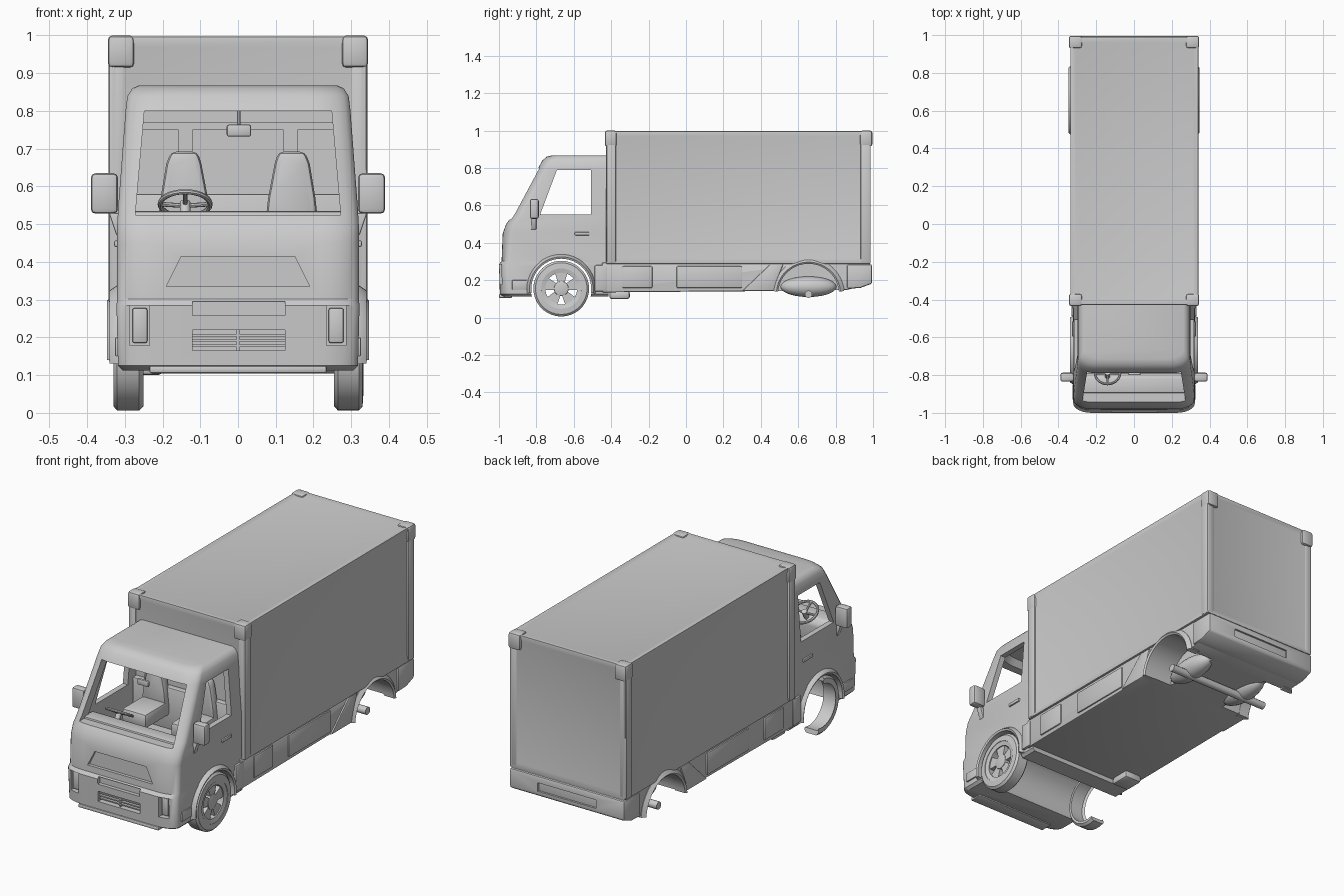
import bpy, bmesh, math
from mathutils import Vector, Matrix

if "Cube" in bpy.data.objects:
    bpy.data.objects.remove(bpy.data.objects["Cube"])

# ---------- helpers (all meshes are built in world coordinates) ----------
def finish(ob, angle=35):
    bpy.ops.object.select_all(action='DESELECT')
    bpy.context.view_layer.objects.active = ob
    ob.select_set(True)
    for m in list(ob.modifiers):
        bpy.ops.object.modifier_apply(modifier=m.name)
    bpy.ops.object.shade_smooth_by_angle(angle=math.radians(angle))
    return ob

def add(name, bm, bevel=0, mirror=False, segs=2):
    bmesh.ops.recalc_face_normals(bm, faces=bm.faces[:])
    me = bpy.data.meshes.new(name)
    bm.to_mesh(me)
    bm.free()
    ob = bpy.data.objects.new(name, me)
    bpy.context.collection.objects.link(ob)
    if bevel:
        b = ob.modifiers.new("bevel", 'BEVEL')
        b.width, b.segments, b.limit_method = bevel, segs, 'ANGLE'
    if mirror:
        ob.modifiers.new("mirror", 'MIRROR').use_mirror_merge = False
    return finish(ob)

def skin(name, rings, closed=False, **kw):
    """Join equal rings of points; cap the ends unless closed."""
    bm = bmesh.new()
    vs = [[bm.verts.new(p) for p in r] for r in rings]
    n = len(vs[0])
    for i in range(len(vs) if closed else len(vs) - 1):
        a, b = vs[i], vs[(i + 1) % len(vs)]
        for j in range(n):
            k = (j + 1) % n
            bm.faces.new((a[j], a[k], b[k], b[j]))
    if not closed:
        bm.faces.new(vs[0])
        bm.faces.new(vs[-1])
    return add(name, bm, **kw)

def prism(name, pts, axis, a, b, **kw):
    put = (lambda p, t: (t, p[0], p[1])) if axis == 'x' else (lambda p, t: (p[0], t, p[1]))
    return skin(name, [[put(p, t) for p in pts] for t in (a, b)], **kw)

def box(name, x0, x1, y0, y1, z0, z1, **kw):
    return prism(name, [(y0, z0), (y1, z0), (y1, z1), (y0, z1)], 'x', x0, x1, **kw)

def lathe(name, prof, cy, cz, a0=0, a1=360, n=32, **kw):
    """Spin an (x, radius) profile about the x direction."""
    full = a1 - a0 >= 360
    angs = [math.radians(a0 + (a1 - a0) * i / n) for i in range(n if full else n + 1)]
    rings = [[(x, cy + r * math.cos(t), cz + r * math.sin(t)) for x, r in prof] for t in angs]
    return skin(name, rings, closed=full, **kw)

def rod(name, p, q, r, n=12, **kw):
    p, q = Vector(p), Vector(q)
    rot = (q - p).to_track_quat('Z', 'Y').to_matrix()
    circ = [rot @ Vector((r * math.cos(2 * math.pi * i / n), r * math.sin(2 * math.pi * i / n), 0)) for i in range(n)]
    return skin(name, [[p + c for c in circ], [q + c for c in circ]], **kw)

def cab_loft(name, levels, back):
    """Stack plan outlines with rounded front corners: (z, front y, half width)."""
    rings = []
    for z, f, w in levels:
        arc = [(w - 0.1 + 0.1 * math.sin(t), f + 0.05 - 0.05 * math.cos(t))
               for t in [math.pi / 2 * i / 6 for i in range(7)]]
        half = arc + [(w, back)]
        rings.append([(x, y, z) for x, y in half] + [(-x, y, z) for x, y in reversed(half)])
    return skin(name, rings)

def cut(ob, cutter):
    cutter.hide_render = True
    m = ob.modifiers.new("cut", 'BOOLEAN')
    m.operation, m.solver, m.object = 'DIFFERENCE', 'EXACT', cutter
    finish(ob)
    bpy.data.objects.remove(cutter)

FY, FZ, RY, RZ = -0.667, 0.155, 0.655, 0.125   # axle positions

# ---------- cab shell ----------
cab = cab_loft("cab", [(0.112, -0.975, 0.305), (0.125, -0.995, 0.318), (0.285, -1.0, 0.322),
                       (0.302, -0.986, 0.32), (0.45, -0.98, 0.32), (0.50, -0.962, 0.32),
                       (0.55, -0.925, 0.317), (0.80, -0.79, 0.298), (0.84, -0.768, 0.293),
                       (0.86, -0.745, 0.28), (0.868, -0.715, 0.262)], -0.415)
cut(cab, cab_loft("cavity", [(0.36, -0.88, 0.285), (0.53, -0.885, 0.29),
                             (0.80, -0.745, 0.268), (0.835, -0.725, 0.26)], -0.445))
cut(cab, prism("windshield_cut", [(-0.272, 0.525), (0.272, 0.525), (0.248, 0.80), (-0.248, 0.80)], 'y', -1.1, -0.7))
cut(cab, prism("door_window_cut", [(-0.78, 0.55), (-0.508, 0.55), (-0.508, 0.79), (-0.69, 0.79)], 'x', -0.5, 0.5))
cut(cab, rod("front_arch_cut", (-0.5, FY, FZ), (0.5, FY, FZ), 0.163, 40))
cut(cab, prism("upper_grille_cut", [(-0.19, 0.335), (0.19, 0.335), (0.15, 0.415), (-0.15, 0.415)], 'y', -1.1, -0.968))
cut(cab, box("slot_cut", -0.12, 0.125, -1.1, -0.98, 0.258, 0.295))
cut(cab, box("grille_cut", -0.12, 0.125, -1.1, -0.95, 0.165, 0.22))
for s in (-1, 1):
    cut(cab, box("lamp_cut", s * 0.26 - 0.026, s * 0.26 + 0.026, -1.1, -0.965, 0.178, 0.285))

# ---------- cab exterior details ----------
box("headlamp", 0.24, 0.28, -0.982, -0.95, 0.185, 0.278, bevel=0.006, mirror=True)
for z in (0.178, 0.192, 0.206):
    box("grille_bar", -0.12, 0.125, -0.985, -0.955, z - 0.003, z + 0.003)
box("grille_post", -0.004, 0.004, -0.985, -0.955, 0.165, 0.22)
box("bumper_lip", -0.235, 0.235, -1.0, -0.93, 0.105, 0.125, bevel=0.006)
box("side_mirror", 0.318, 0.39, -0.835, -0.787, 0.528, 0.635, bevel=0.012, mirror=True)
prism("mirror_bracket", [(0.305, 0.47), (0.322, 0.47), (0.342, 0.53), (0.305, 0.53)], 'y', -0.83, -0.80, bevel=0.004, mirror=True)
box("door_handle", 0.315, 0.328, -0.595, -0.515, 0.44, 0.457, bevel=0.004, mirror=True)
box("side_marker", 0.315, 0.326, -0.93, -0.85, 0.15, 0.20, bevel=0.004, mirror=True)
box("sill_step", 0.29, 0.332, -0.49, -0.42, 0.14, 0.28, bevel=0.008, mirror=True)
lathe("front_wheel_flare", [(0.29, 0.16), (0.335, 0.16), (0.34, 0.17), (0.315, 0.187), (0.29, 0.187)],
      FY, FZ, -8, 188, 24, mirror=True)

# ---------- cab interior ----------
prism("dashboard", [(-0.9, 0.36), (-0.8, 0.36), (-0.79, 0.50), (-0.81, 0.53), (-0.895, 0.535)], 'x', -0.285, 0.285, bevel=0.01)
box("seat_cushion", 0.07, 0.215, -0.67, -0.455, 0.43, 0.51, bevel=0.02, mirror=True)
prism("seat_back", [(0.07, 0.48), (0.215, 0.48), (0.205, 0.57), (0.19, 0.66), (0.178, 0.692),
                    (0.107, 0.692), (0.097, 0.66), (0.08, 0.57)], 'y', -0.505, -0.455, bevel=0.014, mirror=True)
box("rear_shelf", -0.285, 0.285, -0.475, -0.44, 0.36, 0.58, bevel=0.006)
box("seat_belt_post", 0.12, 0.158, -0.455, -0.44, 0.68, 0.75, mirror=True)
box("rear_window_rail", -0.26, 0.26, -0.455, -0.44, 0.75, 0.77)
box("rear_view_mirror", -0.03, 0.035, -0.80, -0.785, 0.732, 0.764, bevel=0.006)
rod("rear_view_mirror_stem", (0.002, -0.785, 0.75), (0.002, -0.765, 0.81), 0.005, 8)
# steering wheel: a ring tilted toward the driver
tilt = Matrix.Translation((-0.14, -0.79, 0.553)) @ Matrix.Rotation(math.radians(-30), 4, 'X')
def circle(r, z, n, t0=0):
    return [(r * math.cos(t0 + 2 * math.pi * i / n), r * math.sin(t0 + 2 * math.pi * i / n), z) for i in range(n)]
skin("steering_wheel", [[tilt @ Vector(((0.066 + x) * math.cos(t), (0.066 + x) * math.sin(t), y))
                         for x, y, _ in circle(0.007, 0, 8)]
                        for t in [2 * math.pi * i / 28 for i in range(28)]], closed=True)
for a in (0, 180, 270):
    t = math.radians(a)
    rod("steering_spoke", tilt @ Vector((0, 0, -0.005)), tilt @ Vector((0.064 * math.cos(t), 0.064 * math.sin(t), 0)), 0.006, 8)
rod("steering_column", tilt @ Vector((0, 0, 0.006)), tilt @ Vector((0, 0, -0.1)), 0.014)

# ---------- cargo box with recessed panels inside a frame ----------
bm = bmesh.new()
bmesh.ops.create_cube(bm, size=1, matrix=Matrix.Translation((0.002, 0.28, 0.642)) @ Matrix.Diagonal((0.682, 1.42, 0.715, 1)))
bmesh.ops.inset_individual(bm, faces=bm.faces[:], thickness=0.045, depth=-0.008)
add("cargo_box", bm, bevel=0.01)
for y0, y1 in ((-0.434, -0.37), (0.93, 0.996)):
    box("box_corner_cap", 0.275, 0.345, y0, y1, 0.915, 1.0, bevel=0.012, mirror=True)
for y in (-0.40, 0.96):
    box("box_corner_post", 0.30, 0.343, y - 0.026, y + 0.026, 0.29, 0.93, bevel=0.008, mirror=True)

# ---------- lower body ----------
body = prism("lower_body", [(-0.45, 0.135), (0.45, 0.142), (0.86, 0.148), (0.985, 0.18), (0.985, 0.295), (-0.45, 0.295)],
             'x', -0.328, 0.328, bevel=0.008)
for s in (-1, 1):
    cut(body, rod("rear_arch_cut", (s * 0.17, RY, RZ), (s * 0.5, RY, RZ), 0.165, 40))
cut(body, rod("front_arch_cut", (-0.5, FY, FZ), (0.5, FY, FZ), 0.163, 40))
lathe("rear_wheel_flare", [(0.28, 0.163), (0.34, 0.163), (0.347, 0.172), (0.33, 0.192), (0.28, 0.192)],
      RY, RZ, 5, 175, 24, mirror=True)
for y0, y1 in ((-0.34, -0.18), (-0.05, 0.30)):
    box("skirt_panel", 0.315, 0.335, y0, y1, 0.158, 0.275, bevel=0.006, mirror=True)
prism("skirt_brace", [(0.30, 0.142), (0.47, 0.142), (0.49, 0.21), (0.52, 0.285), (0.45, 0.285)], 'x', 0.31, 0.336, bevel=0.006, mirror=True)
bumper = prism("rear_bumper", [(0.86, 0.155), (0.93, 0.158), (0.995, 0.182), (0.995, 0.285), (0.86, 0.285)], 'x', -0.336, 0.336, bevel=0.01)
cut(bumper, box("plate_cut", -0.17, 0.17, 0.98, 1.1, 0.205, 0.25))

# ---------- rear axle: stubs without wheels, and hub bulges ----------
rod("rear_axle", (-0.30, RY, 0.125), (0.30, RY, 0.125), 0.02, 12)
bm = bmesh.new()
bmesh.ops.create_uvsphere(bm, u_segments=24, v_segments=12, radius=1,
                          matrix=Matrix.Translation((0.17, RY, 0.165)) @ Matrix.Diagonal((0.06, 0.15, 0.055, 1)))
add("axle_housing", bm, mirror=True)
box("exhaust_box", -0.30, -0.20, -0.41, -0.30, 0.10, 0.14, bevel=0.012)

# ---------- front right wheel ----------
lathe("front_right_tyre", [(0.255, 0.105), (0.255, 0.138), (0.265, 0.149), (0.32, 0.149), (0.33, 0.138), (0.332, 0.108)], FY, FZ, n=36)
lathe("front_right_rim", [(0.285, 0.085), (0.285, 0.108), (0.33, 0.11), (0.324, 0.085)], FY, FZ, n=36)
rod("front_right_hub", (0.285, FY, FZ), (0.322, FY, FZ), 0.04, 20, bevel=0.006)
for i in range(5):
    t = math.radians(90 + 72 * i)
    u, v = Vector((0, math.cos(t), math.sin(t))), Vector((0, -math.sin(t), math.cos(t)))
    c = Vector((0, FY, FZ))
    skin("front_right_spoke", [[c + u * r + v * (k * w) + Vector((x, 0, 0)) for k, x in
                                ((-1, 0.295), (1, 0.295), (1, 0.318), (-1, 0.318))]
                               for r, w in ((0.025, 0.016), (0.092, 0.036))])

# ---------- front left wheel: only the forward half of the tyre remains ----------
lathe("front_left_tyre", [(-0.25, 0.125), (-0.25, 0.138), (-0.262, 0.149), (-0.32, 0.149), (-0.33, 0.138), (-0.33, 0.112), (-0.322, 0.125)],
      FY, FZ, 95, 285, 20)
